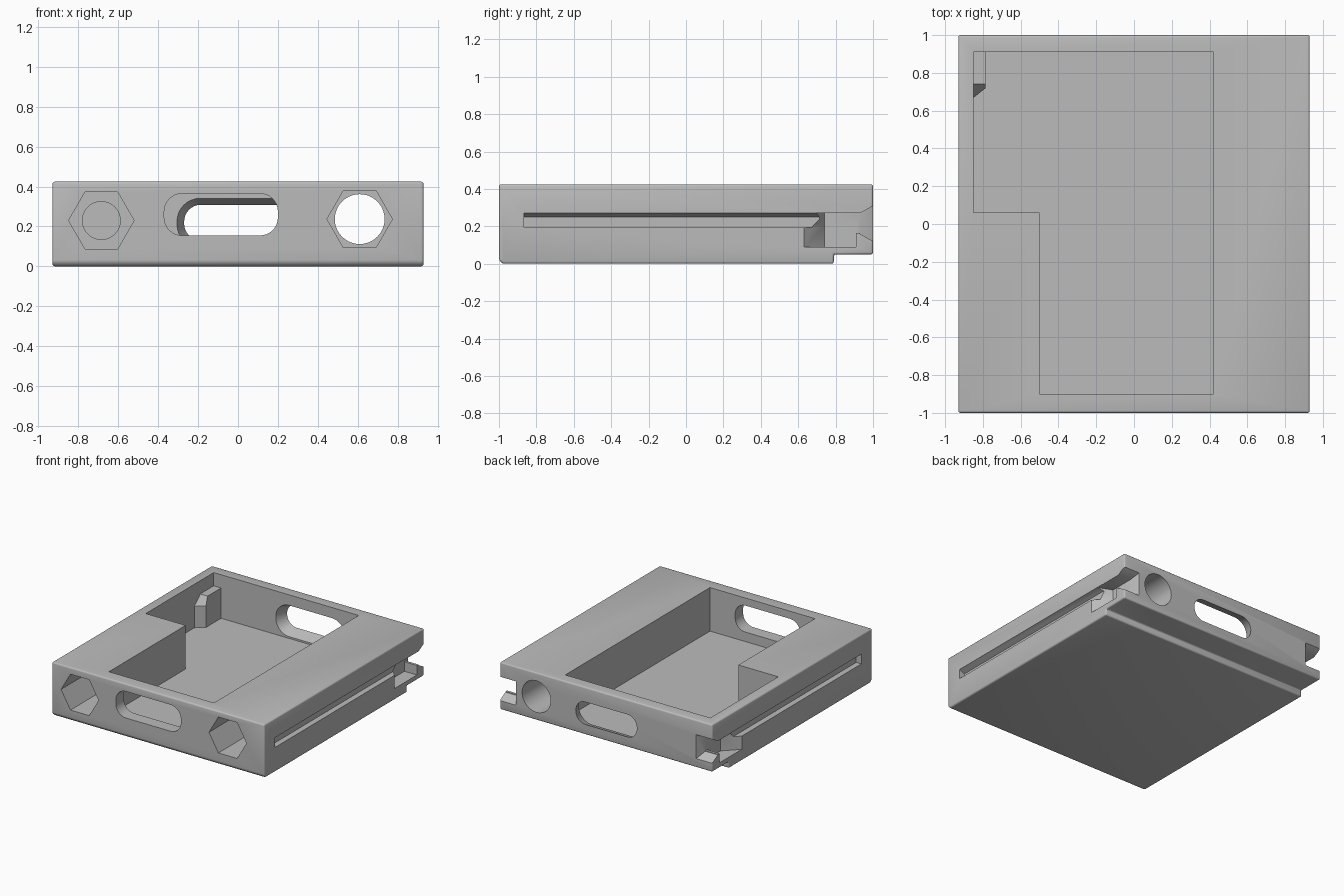
import bpy
import bmesh
from math import cos, sin, pi, radians

cube = bpy.data.objects.get("Cube")
if cube:
    bpy.data.objects.remove(cube, do_unlink=True)

grey = bpy.data.materials.new("mid_grey")
grey.use_nodes = True
grey.diffuse_color = (0.5, 0.5, 0.5, 1)
grey.node_tree.nodes["Principled BSDF"].inputs["Base Color"].default_value = (0.5, 0.5, 0.5, 1)

AXES = {
    "x": lambda u, v, w: (w, u, v),
    "y": lambda u, v, w: (u, w, v),
    "z": lambda u, v, w: (u, v, w),
}


def prism(name, axis, start, end, profile, end_profile=None):
    """Solid between two matching outlines placed along an axis."""
    place = AXES[axis]
    bm = bmesh.new()
    a = [bm.verts.new(place(u, v, start)) for u, v in profile]
    b = [bm.verts.new(place(u, v, end)) for u, v in (end_profile or profile)]
    n = len(a)
    bm.faces.new(a)
    bm.faces.new(b[::-1])
    for i in range(n):
        bm.faces.new((a[i], b[i], b[(i + 1) % n], a[(i + 1) % n]))
    bmesh.ops.recalc_face_normals(bm, faces=bm.faces)
    mesh = bpy.data.meshes.new(name)
    bm.to_mesh(mesh)
    bm.free()
    mesh.materials.append(grey)
    obj = bpy.data.objects.new(name, mesh)
    bpy.context.collection.objects.link(obj)
    return obj


def ring(x, z, radius, sides):
    return [(x + radius * cos(2 * pi * i / sides), z + radius * sin(2 * pi * i / sides))
            for i in range(sides)]


def rounded(x0, x1, z0, z1, r, steps=8):
    """Rounded rectangle outline."""
    corners = [(x1 - r, z1 - r), (x0 + r, z1 - r), (x0 + r, z0 + r), (x1 - r, z0 + r)]
    points = []
    for k, (cx, cz) in enumerate(corners):
        for i in range(steps + 1):
            t = pi / 2 * (k + i / steps)
            points.append((cx + r * cos(t), cz + r * sin(t)))
    return points


def box(x0, x1, z0, z1):
    return [(x0, z0), (x1, z0), (x1, z1), (x0, z1)]


def apply(mod):
    bpy.context.view_layer.objects.active = body
    bpy.ops.object.modifier_apply(modifier=mod.name)


def combine(tool, operation="DIFFERENCE"):
    mod = body.modifiers.new(tool.name, "BOOLEAN")
    mod.operation = operation
    mod.solver = "EXACT"
    mod.object = tool
    apply(mod)
    bpy.data.objects.remove(tool, do_unlink=True)


# Block with a step under the back edge and softened outer edges
body = prism("block_body", "x", -0.93, 0.93,
             [(-1, 0.02), (-0.98, 0), (0.79, 0), (0.79, 0.05), (1, 0.05), (1, 0.425), (-1, 0.425)])
bevel = body.modifiers.new("soft_edges", "BEVEL")
bevel.width = 0.012
bevel.segments = 3
bevel.limit_method = "ANGLE"
bevel.angle_limit = radians(30)
apply(bevel)

# L-shaped pocket, open at the top
combine(prism("pocket", "z", 0.08, 0.5,
              [(-0.5, -0.9), (0.42, -0.9), (0.42, 0.91), (-0.85, 0.91), (-0.85, 0.06), (-0.5, 0.06)]))

# Post inside the pocket that walls in the corner notch
post = [(0.66, 0.07), (0.92, 0.07), (0.92, 0.32), (0.74, 0.32), (0.66, 0.25)]
combine(prism("notch_post", "x", -0.86, -0.785, post,
              [(max(y, 0.72), z) for y, z in post]), "UNION")

# Window in the front wall, flared window in the back wall
combine(prism("front_window", "y", -1.1, -0.85, rounded(-0.37, 0.2, 0.155, 0.365, 0.09)))
combine(prism("back_window", "y", 1.01, 0.9,
              rounded(-0.266, 0.26, 0.135, 0.305, 0.08),
              rounded(-0.31, 0.305, 0.09, 0.345, 0.12)))

# Hexagonal sockets with round bores
for name, x, z, bore, end in (("left", 0.61, 0.237, 0.125, 1.1), ("right", -0.685, 0.23, 0.095, -0.2)):
    combine(prism(name + "_socket", "y", -1.1, -0.6, ring(x, z, 0.164, 6)))
    combine(prism(name + "_bore", "y", -0.65, end, ring(x, z, bore, 40)))

# Side rails and corner notches, the same on both sides
for s in (1, -1):
    combine(prism("rail", "y", -0.865, 0.75,
                  [(s * x, z) for x, z in ((0.885, 0.195), (0.96, 0.195), (0.96, 0.272),
                                           (0.93, 0.272), (0.885, 0.25))]))
    outer = [(0.62, 0.09), (0.91, 0.09), (0.91, 0.165), (1.05, 0.165), (1.05, 0.27), (0.69, 0.27), (0.62, 0.2)]
    combine(prism("corner_notch", "x", s * 0.94, s * 0.82, outer,
                  [(max(y, 0.74), z) for y, z in outer]))
    combine(prism("notch_mouth", "y", 0.93, 1.01,
                  [(s * x, z) for x, z in box(0.82, 0.96, 0.16, 0.27)],
                  [(s * x, z) for x, z in box(0.785, 0.96, 0.115, 0.315)]))

# Smooth rounded parts, keep hard edges
bpy.ops.object.select_all(action="DESELECT")
body.select_set(True)
bpy.context.view_layer.objects.active = body
bpy.ops.object.shade_smooth_by_angle(angle=radians(32))
